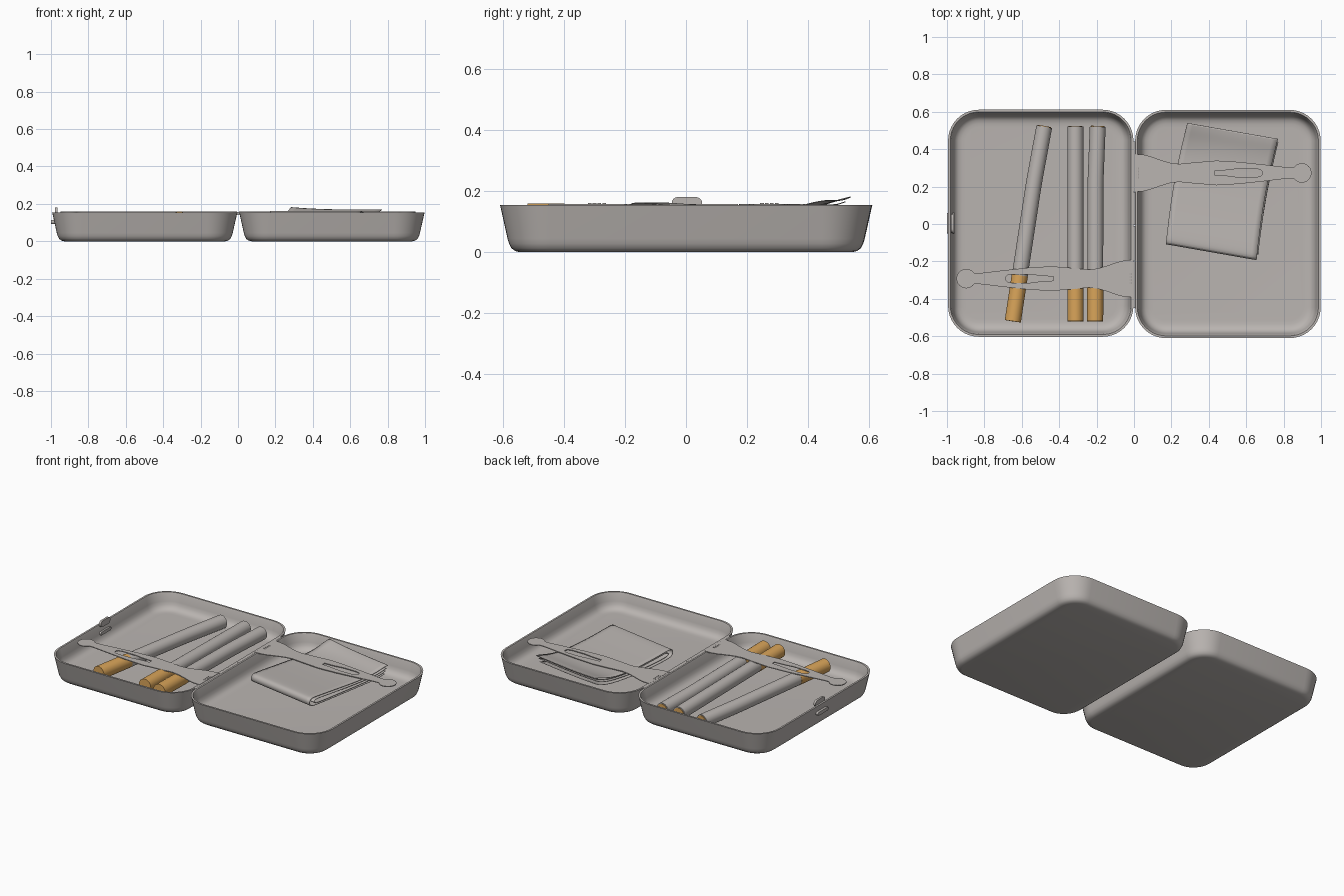
import bpy, bmesh, math
from mathutils import Vector

if "Cube" in bpy.data.objects:
    bpy.data.objects.remove(bpy.data.objects["Cube"])


def material(name, rgb):
    m = bpy.data.materials.new(name)
    m.diffuse_color = (*rgb, 1)
    m.use_nodes = True
    m.node_tree.nodes["Principled BSDF"].inputs["Base Color"].default_value = m.diffuse_color
    return m


GREY = material("warm_grey", (0.49, 0.46, 0.44))
TAN = material("filter_tan", (0.69, 0.37, 0.10))


def finish(name, bm, mat, angle=40):
    bmesh.ops.recalc_face_normals(bm, faces=bm.faces)
    me = bpy.data.meshes.new(name)
    bm.to_mesh(me)
    bm.free()
    me.materials.append(mat)
    for p in me.polygons:
        p.use_smooth = True
    me.set_sharp_from_angle(angle=math.radians(angle))
    ob = bpy.data.objects.new(name, me)
    bpy.context.collection.objects.link(ob)
    return ob


def loft(name, rings, mat, angle=40):
    """Skin a list of equal-length rings and cap both ends."""
    bm = bmesh.new()
    vs = [[bm.verts.new(p) for p in r] for r in rings]
    n = len(vs[0])
    for a, b in zip(vs, vs[1:]):
        for i in range(n):
            bm.faces.new((a[i], a[(i + 1) % n], b[(i + 1) % n], b[i]))
    bm.faces.new(vs[0])
    bm.faces.new(vs[-1])
    return finish(name, bm, mat, angle)


def round_rect(cx, cy, hx, hy, r, z, seg=10):
    pts = []
    for k, (sx, sy) in enumerate(((1, 1), (-1, 1), (-1, -1), (1, -1))):
        for i in range(seg + 1):
            a = math.pi / 2 * (k + i / seg)
            pts.append((cx + sx * (hx - r) + r * math.cos(a),
                        cy + sy * (hy - r) + r * math.sin(a), z))
    return pts


# Two open trays: (inset, height) going up the outside, over the rim, down inside
PROFILE = [(.066, 0), (.05, .004), (.038, .013), (.03, .028), (.025, .045),
           (.002, .148), (0, .155), (.012, .155), (.016, .147), (.025, .1),
           (.031, .08), (.042, .064), (.056, .055), (.075, .051), (.095, .05)]
for name, cx, cy, hx, hy in (("left_tray", -.4985, .004, .4955, .607),
                             ("right_tray", .502, 0, .496, .61)):
    loft(name, [round_rect(cx, cy, hx - d, hy - d, .165 - d, z) for d, z in PROFILE], GREY)


def tube(name, path, r, mat, n=24):
    path = [Vector(p) for p in path]
    rings = []
    for i, p in enumerate(path):
        t = (path[min(i + 1, len(path) - 1)] - path[max(i - 1, 0)]).normalized()
        side = t.cross(Vector((0, 0, 1))).normalized()
        up = side.cross(t)
        rings.append([p + r * (math.cos(a) * side + math.sin(a) * up)
                      for a in (2 * math.pi * k / n for k in range(n))])
    return loft(name, rings, mat)


# Three cigarettes: x at filter end, at the bend and at the tip; tilted down to the tip
def height(y, top):
    return top - .014 * (y + .52) / 1.04


for i, (x0, x1, x2, top) in enumerate(((-.313, -.313, -.313, .117),
                                       (-.208, -.206, -.194, .111),
                                       (-.648, -.535, -.48, .111))):
    def at(y):
        x = x0 + (x1 - x0) * (y + .52) / .74 if y < .22 else x1 + (x2 - x1) * (y - .22) / .3
        return (x, y, height(y, top))
    tube(f"cigarette_filter_{i+1}", [at(-.52), at(-.4), at(-.275)], .0435, TAN)
    tube(f"cigarette_paper_{i+1}", [at(y) for y in (-.276, 0, .15, .19, .25, .29, .4, .52)],
         .0425, GREY)
    tube(f"cigarette_tobacco_{i+1}", [at(.5), at(.524)], .036, TAN)


# Holding straps: flat plates with a round tip and a tapered slot
HALF = [(.005, .1), (.05, .098), (.09, .088), (.14, .07), (.19, .055), (.24, .048),
        (.32, .056), (.44, .066), (.56, .059), (.7, .044), (.8, .032), (.83, .029)]
SLOT = [(.43, .011), (.5, .015), (.56, .023), (.65, .023), (.675, .018), (.685, .008)]


def strap(name, s, cy):
    tip = [(.897 + .052 * math.cos(a), .052 * math.sin(a))
           for a in (math.radians(145 - 290 * k / 20) for k in range(21))]
    outline = HALF + tip + [(x, -w) for x, w in reversed(HALF)]
    hole = SLOT + [(x, -w) for x, w in reversed(SLOT)]
    cu = bpy.data.curves.new(name, 'CURVE')
    cu.dimensions = '2D'
    cu.fill_mode = 'BOTH'
    cu.extrude = .0025
    for pts in (outline, hole):
        sp = cu.splines.new('POLY')
        sp.points.add(len(pts) - 1)
        for p, (x, y) in zip(sp.points, pts):
            p.co = (s * x, cy + s * y, 0, 1)
        sp.use_cyclic_u = True
    tmp = bpy.data.objects.new(name + "_tmp", cu)
    bpy.context.collection.objects.link(tmp)
    me = bpy.data.meshes.new_from_object(tmp)
    bpy.data.objects.remove(tmp)
    me.materials.clear()
    me.materials.append(GREY)
    ob = bpy.data.objects.new(name, me)
    ob.location.z = .1555
    bpy.context.collection.objects.link(ob)
    # small spring at the strap root
    for k in range(4):
        y = cy + (k - 1.5) * .016
        tube(f"{name}_spring_{k+1}", [(s * .02, y - .006, .151), (s * .02, y + .006, .151)],
             .01, GREY, 10)


strap("right_strap", 1, .273)
strap("left_strap", -1, -.292)

# Hinge barrels between the trays
for k, (a, b) in enumerate(((-.45, -.2), (-.195, -.01), (-.005, .17), (.175, .44))):
    tube(f"hinge_barrel_{k+1}", [(.001, a, .149), (.001, b, .149)], .009, GREY, 12)


# Folded paper: profiles of (position along length, height)
def sheet(name, prof, shift):
    bm = bmesh.new()
    rows = []
    for v, z in prof:
        row = []
        for k in range(5):
            u = k / 4 + shift
            drop = .012 * min(1, 3 * u) * max(0, (v - .75) / .25)
            row.append(bm.verts.new((.17 + .485 * u + .115 * v - .015 * math.sin(math.pi * v),
                                     -.11 - .085 * u + .65 * v, z - drop)))
        rows.append(row)
    for a, b in zip(rows, rows[1:]):
        for k in range(4):
            bm.faces.new((a[k], a[k + 1], b[k + 1], b[k]))
    ob = finish(name, bm, GREY, 60)
    sub = ob.modifiers.new("smooth", 'SUBSURF')
    sub.levels = sub.render_levels = 2
    sub.boundary_smooth = 'PRESERVE_CORNERS'
    sol = ob.modifiers.new("thickness", 'SOLIDIFY')
    sol.thickness = .003
    sol.offset = 0


sheet("folded_paper_outer", [(1, .181), (.95, .174), (.88, .158), (.8, .146), (.72, .14),
      (.6, .139), (.46, .143), (.25, .152), (.06, .163), (.015, .16), (0, .137),
      (.015, .114), (.06, .107), (.3, .1), (.7, .1), (.88, .112), (.96, .13)], 0)
sheet("folded_paper_inner", [(.975, .166), (.9, .149), (.8, .134), (.6, .129), (.4, .133),
      (.15, .145), (.07, .148), (.045, .135), (.07, .122), (.2, .116), (.5, .113),
      (.8, .12), (.92, .137), (.965, .152)], .012)


# Latch on the left edge: rounded upright tab and a small outer catch
def latch_ring(x, hy, z0, z1):
    r = (z1 - z0) / 2
    pts = []
    for s, a0 in ((1, -90), (-1, 90)):
        for i in range(9):
            a = math.radians(a0 + 180 * i / 8)
            pts.append((x, s * (hy - r) + r * math.cos(a) + .003, (z0 + z1) / 2 + r * math.sin(a)))
    return pts


loft("latch_tab", [latch_ring(x, .05, .14, .181) for x in (-.978, -.964)], GREY)
loft("latch_catch", [latch_ring(x, .055, .092, .114) for x in (-1, -.96)], GREY)
